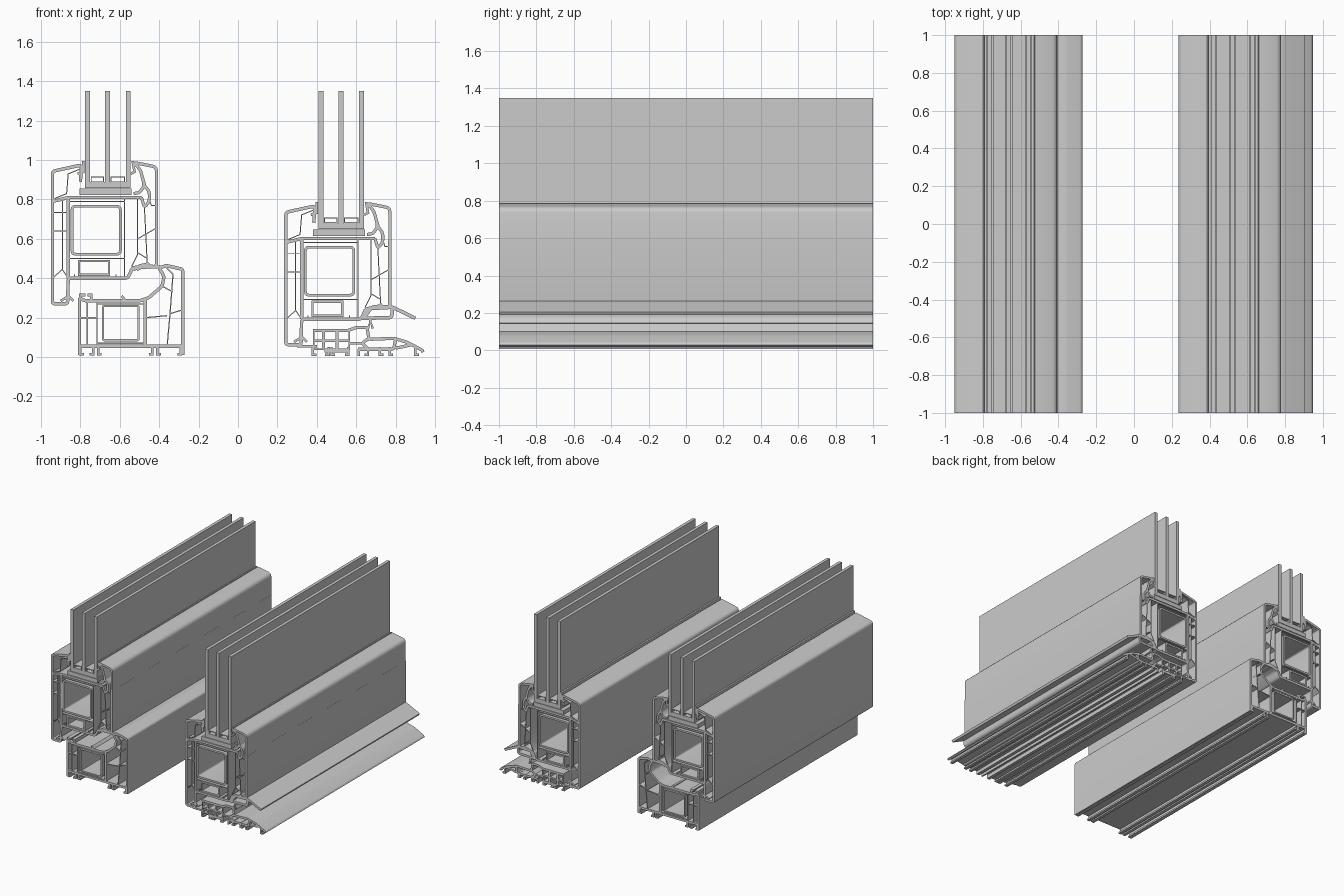
import bpy, bmesh
from mathutils import Vector


def fillet(pts, r, closed):
    """Round the corners of a path."""
    out, n = [], len(pts)
    for i, p in enumerate(pts):
        if not closed and i in (0, n - 1):
            out.append(p)
            continue
        a, b = pts[i - 1] - p, pts[(i + 1) % n] - p
        d = min(r, a.length * 0.4, b.length * 0.4)
        s, e = p + a.normalized() * d, p + b.normalized() * d
        for t in (0, 0.33, 0.67, 1):
            out.append(s * (1 - t) ** 2 + p * 2 * t * (1 - t) + e * t * t)
    return out


def strip(bm, path, t, closed=False, r=0.0):
    """Extrude a wall of thickness t along y, following a path in xz."""
    pts = [Vector(p) for p in path]
    if r:
        pts = fillet(pts, r, closed)
    n = len(pts)
    rings = []
    for i, p in enumerate(pts):
        dirs = []
        if closed or i > 0:
            dirs.append((p - pts[i - 1]).normalized())
        if closed or i < n - 1:
            dirs.append((pts[(i + 1) % n] - p).normalized())
        ns = [Vector((-d.y, d.x)) for d in dirs]
        m = ns[0] if len(ns) == 1 else (ns[0] + ns[1]) / max(0.4, 1 + ns[0].dot(ns[1]))
        m = m * t / 2
        rings.append([bm.verts.new((q.x, y, q.y))
                      for q, y in ((p + m, -1), (p - m, -1), (p - m, 1), (p + m, 1))])
    for i in range(n if closed else n - 1):
        a, b = rings[i], rings[(i + 1) % n]
        for k in range(4):
            bm.faces.new((a[k], a[(k + 1) % 4], b[(k + 1) % 4], b[k]))
    if not closed:
        bm.faces.new(rings[0])
        bm.faces.new(rings[-1])


def part(name, paths, t, closed=False, r=0.0, off=(0, 0)):
    bm = bmesh.new()
    for path in paths:
        strip(bm, [(x + off[0], z + off[1]) for x, z in path], t, closed, r)
    bmesh.ops.recalc_face_normals(bm, faces=bm.faces)
    me = bpy.data.meshes.new(name)
    bm.to_mesh(me)
    bm.free()
    ob = bpy.data.objects.new(name, me)
    bpy.context.collection.objects.link(ob)
    bpy.ops.object.select_all(action='DESELECT')
    ob.select_set(True)
    bpy.context.view_layer.objects.active = ob
    bpy.ops.object.shade_smooth_by_angle(angle=0.6)


def rect(x0, x1, z0, z1):
    return [(x0, z0), (x1, z0), (x1, z1), (x0, z1)]


def bar(x0, x1, z0, z1):
    """Centre line of a solid bar: use with thickness x1 - x0."""
    return [((x0 + x1) / 2, z0), ((x0 + x1) / 2, z1)]


def sash(tag, dx, dz):
    o = (dx, dz)
    # outer skin with glazing lip, foot and overlap edge
    part(tag + "_sash_shell", [
        [(-.80, .89), (-.795, .975), (-.942, .943), (-.942, .27), (-.865, .27), (-.862, .40),
         (-.56, .40), (-.535, .455), (-.414, .458), (-.414, .80)],
        [(-.942, .79), (-.86, .81), (-.49, .81)],
        [(-.862, .40), (-.862, .81)],
    ], .017, r=.015, off=o)
    # glazing bead on the room side
    part(tag + "_glazing_bead", [
        [(-.414, .78), (-.414, .965), (-.53, .988), (-.495, .95), (-.475, .87), (-.50, .835), (-.53, .83)],
        [(-.49, .81), (-.475, .76), (-.45, .79), (-.45, .84), (-.475, .87)],
    ], .016, r=.02, off=o)
    # thin chamber webs
    part(tag + "_sash_webs", [
        [(-.942, .735), (-.862, .735)], [(-.942, .64), (-.862, .64)],
        [(-.892, .80), (-.892, .44)], [(-.942, .40), (-.892, .445), (-.862, .40)],
        [(-.942, .80), (-.87, .83), (-.862, .93), (-.80, .955)],
        [(-.51, .81), (-.51, .52), (-.54, .46)], [(-.575, .81), (-.575, .40)],
        [(-.51, .60), (-.414, .655)], [(-.475, .76), (-.46, .46)],
        [(-.51, .53), (-.46, .50)], [(-.49, .95), (-.44, .77), (-.414, .77)],
        [(-.862, .79), (-.575, .79)], [(-.862, .50), (-.575, .50)],
        [(-.83, .40), (-.83, .42)], [(-.62, .40), (-.62, .42)],
    ], .005, off=o)
    # seals against glass and frame
    part(tag + "_sash_seals", [
        [(-.815, .93), (-.785, .94), (-.785, .995)], [(-.545, .93), (-.525, .94), (-.535, .995)],
        [(-.90, .285), (-.86, .31), (-.835, .285)], [(-.49, .46), (-.46, .475), (-.445, .45)],
    ], .013, off=o)
    # steel box and fittings channel
    part(tag + "_steel_core", [rect(-.843, -.597, .522, .766)], .014, True, .02, o)
    part(tag + "_hardware_channel", [rect(-.807, -.655, .418, .488)], .012, True, 0, o)
    # triple glazing on its packers
    part(tag + "_glass_panes", [
        [(c + dx, .86 + dz), (c + dx, 1.35)] for c in (-.764, -.663, -.557)], .025)
    part(tag + "_glass_packer", [[(-.805, .839), (-.54, .839)]], .032, off=o)
    part(tag + "_glass_edge_seal", [[(-.776, .873), (-.545, .873)]], .03, off=o)
    part(tag + "_pane_spacers", [rect(-.745, -.682, .89, .915), rect(-.644, -.576, .89, .915)],
         .005, True, 0, o)


sash("window", 0, 0)
sash("door", 1.185, -.208)

# fixed frame under the window sash
part("frame_shell", [
    [(-.805, .01), (-.805, .30), (-.775, .285), (-.50, .285), (-.455, .30), (-.385, .36),
     (-.375, .41), (-.40, .45)],
    [(-.515, .445), (-.47, .465), (-.39, .455), (-.365, .465), (-.30, .45), (-.281, .445), (-.281, .01)],
    [(-.805, .055), (-.281, .055)],
    [(-.47, .055), (-.47, .295)],
], .017, r=.012)
part("frame_webs", [
    [(-.715, .055), (-.715, .285)], [(-.765, .055), (-.765, .285)],
    [(-.805, .20), (-.715, .20)], [(-.47, .20), (-.36, .21)],
    [(-.36, .055), (-.345, .22), (-.33, .42)], [(-.345, .22), (-.281, .24)],
    [(-.385, .36), (-.33, .33)], [(-.33, .42), (-.37, .46)],
    [(-.715, .07), (-.47, .07)], [(-.715, .27), (-.47, .27)],
], .006)
part("frame_feet", [
    [(x, .055), (x, .015), (x + s * .018, .015)]
    for x, s in ((-.80, 1), (-.735, -1), (-.71, 1), (-.435, -1), (-.41, 1), (-.29, -1))
], .013)
part("frame_hooks", [
    [(-.80, .30), (-.80, .315), (-.775, .315)], [(-.745, .285), (-.745, .315), (-.765, .315)],
    [(-.57, .285), (-.59, .31)], [(-.53, .44), (-.50, .465), (-.45, .475)],
], .013)
part("frame_steel_core", [rect(-.686, -.505, .085, .26)], .011, True, .01)

# weather bar at the foot of the door sash
part("door_drip_bar", [
    [(.64, .20), (.68, .255), (.78, .255), (.90, .197)],
    [(.63, .197), (.78, .20), (.785, .25)],
], .018, r=.015)
part("door_brush_seal", [[(.672, .197), (.672, .17)], [(.66, .145), (.672, .18), (.684, .145)]], .012)

# threshold profile with stepped ramp
part("threshold_ramp", [
    [(.38, .135), (.56, .135), (.60, .15), (.655, .15), (.665, .09), (.79, .095), (.86, .075),
     (.935, .035), (.94, .025)],
    [(.61, .04), (.79, .04), (.80, .09)],
    [(.66, .04), (.63, .07), (.665, .095)],
    [(.80, .045), (.88, .062)],
], .016, r=.01)
part("threshold_cells", [
    rect(x0, x1, z0, z1)
    for x0, x1 in ((.385, .43), (.437, .50), (.507, .565)) for z0, z1 in ((.04, .08), (.085, .13))
], .008, True)
part("threshold_feet", [
    [(x, .05), (x, .012), (x + s * .018, .012)]
    for x, s in ((.38, 1), (.46, -1), (.475, 1), (.56, -1), (.66, -1), (.72, 1), (.77, 1), (.90, 1))
], .012)
part("threshold_base", [[(.30, .055), (.40, .055)], [(.44, .03), (.56, .03)], [(.56, .07), (.63, .07)],
                        [(.613, .04), (.613, .006)]], .012)
